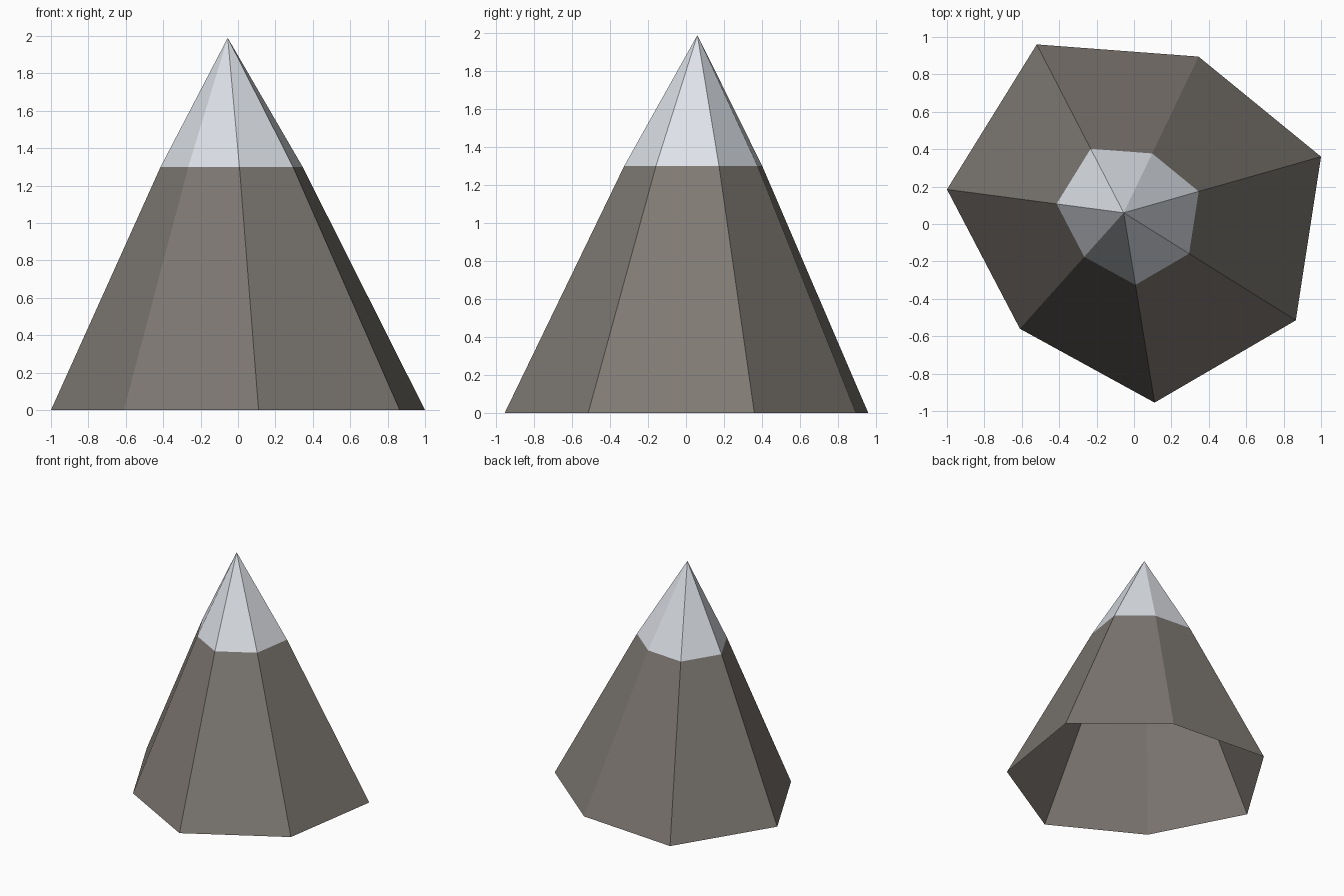
import bpy, bmesh
from mathutils import Vector

if "Cube" in bpy.data.objects:
    bpy.data.objects.remove(bpy.data.objects["Cube"])


def material(name, rgb):
    m = bpy.data.materials.new(name)
    m.diffuse_color = (*rgb, 1.0)
    m.use_nodes = True
    m.node_tree.nodes["Principled BSDF"].inputs["Base Color"].default_value = m.diffuse_color
    return m


rock = material("rock grey brown", (0.21, 0.19, 0.17))
snow = material("snow white", (0.76, 0.79, 0.84))

# Uneven seven-sided footprint, counter-clockwise
BASE = [(1.0, 0.36), (0.345, 0.895), (-0.52, 0.96), (-1.0, 0.185),
        (-0.61, -0.56), (0.11, -0.955), (0.865, -0.515)]
PEAK = Vector((-0.055, 0.06, 1.99))
SNOW_Z, SNOW_SCALE = 1.30, 0.38

bm = bmesh.new()
foot = [bm.verts.new((x, y, 0)) for x, y in BASE]
# Snow line: the footprint shrunk towards the peak axis
ring = [bm.verts.new((PEAK.x + (x - PEAK.x) * SNOW_SCALE,
                      PEAK.y + (y - PEAK.y) * SNOW_SCALE, SNOW_Z)) for x, y in BASE]
peak = bm.verts.new(PEAK)

# Rock slopes below, snow cap above, underside left open
for i in range(len(BASE)):
    j = (i + 1) % len(BASE)
    bm.faces.new((foot[i], foot[j], ring[j], ring[i])).material_index = 0
    bm.faces.new((ring[i], ring[j], peak)).material_index = 1

mesh = bpy.data.meshes.new("mountain")
bm.to_mesh(mesh)
bm.free()
mesh.materials.append(rock)
mesh.materials.append(snow)
bpy.context.collection.objects.link(bpy.data.objects.new("mountain", mesh))
